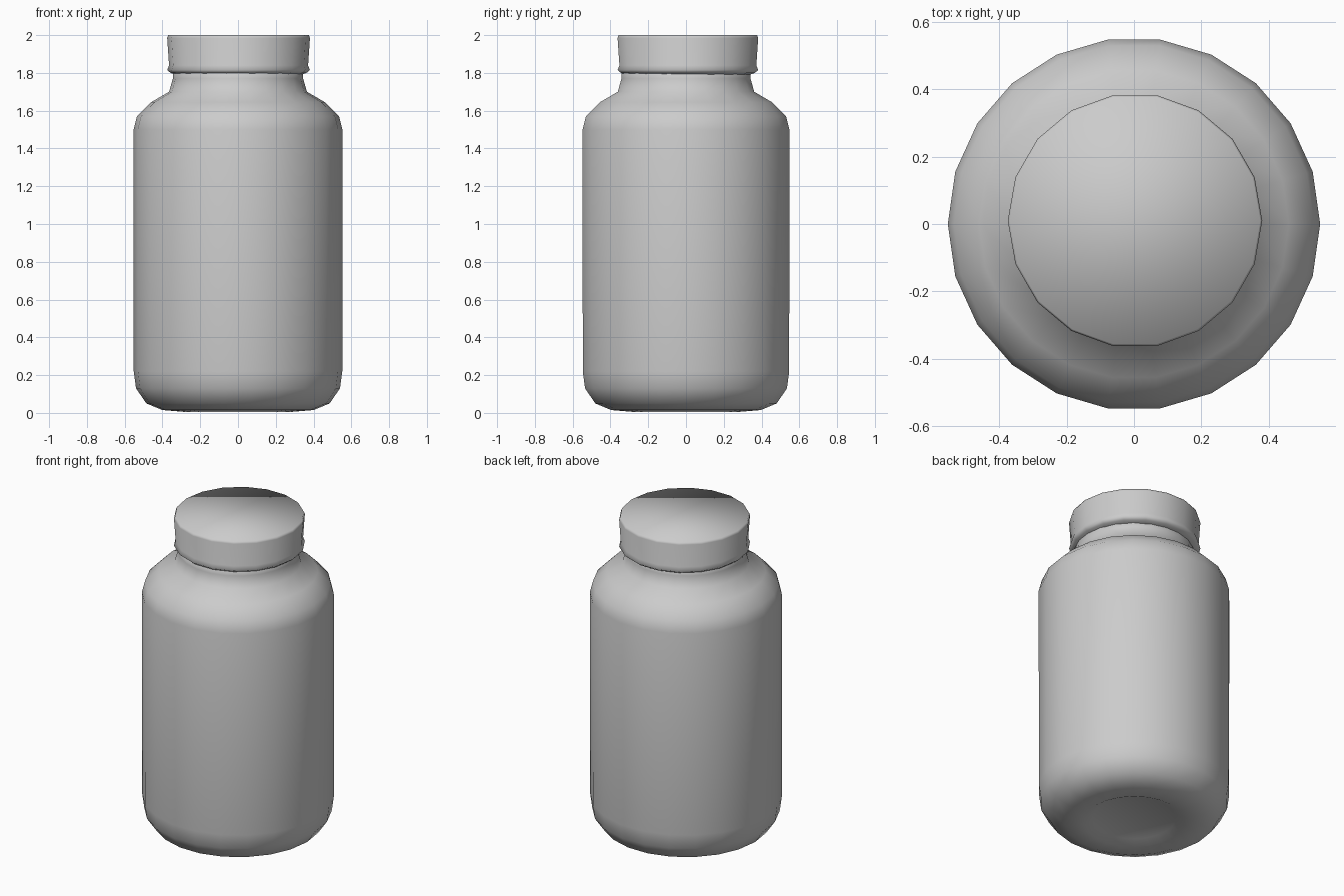
import bpy
import bmesh
from math import cos, sin, tau

cube = bpy.data.objects.get("Cube")
if cube:
    bpy.data.objects.remove(cube, do_unlink=True)

# Single plain grey
grey = bpy.data.materials.new("plain grey")
grey.use_nodes = True
colour = (0.6, 0.6, 0.6, 1)
grey.diffuse_color = colour
grey.node_tree.nodes["Principled BSDF"].inputs["Base Color"].default_value = colour


def lathe(name, profile, sides, centre=(0, 0)):
    """Spin a (radius, height) profile into a smooth closed solid."""
    bm = bmesh.new()
    rings = []
    for r, z in profile:
        rings.append([bm.verts.new((centre[0] + r * cos(tau * i / sides),
                                    centre[1] + r * sin(tau * i / sides), z))
                      for i in range(sides)])
    for low, high in zip(rings, rings[1:]):
        for i in range(sides):
            j = (i + 1) % sides
            bm.faces.new((low[i], low[j], high[j], high[i]))
    bm.faces.new(rings[0][::-1])
    bm.faces.new(rings[-1])
    for f in bm.faces:
        f.smooth = True
    mesh = bpy.data.meshes.new(name)
    bm.to_mesh(mesh)
    bm.free()
    mesh.materials.append(grey)
    obj = bpy.data.objects.new(name, mesh)
    bpy.context.collection.objects.link(obj)
    return obj


# Jar: shallow hollow under the base, straight wall, sloped shoulder, neck
lathe("jar_body", [
    (0.24, 0.03), (0.29, 0.006), (0.40, 0.015), (0.485, 0.05), (0.54, 0.13),
    (0.552, 0.22), (0.553, 1.50), (0.535, 1.57), (0.46, 1.645),
    (0.365, 1.70), (0.345, 1.77), (0.345, 1.83)], 22)

# Lid: flared lower lip, straight rim, flat top
lathe("lid", [
    (0.33, 1.79), (0.36, 1.80), (0.378, 1.815), (0.368, 1.84),
    (0.378, 1.985), (0.372, 2.0)], 18, (0.003, 0.01))
